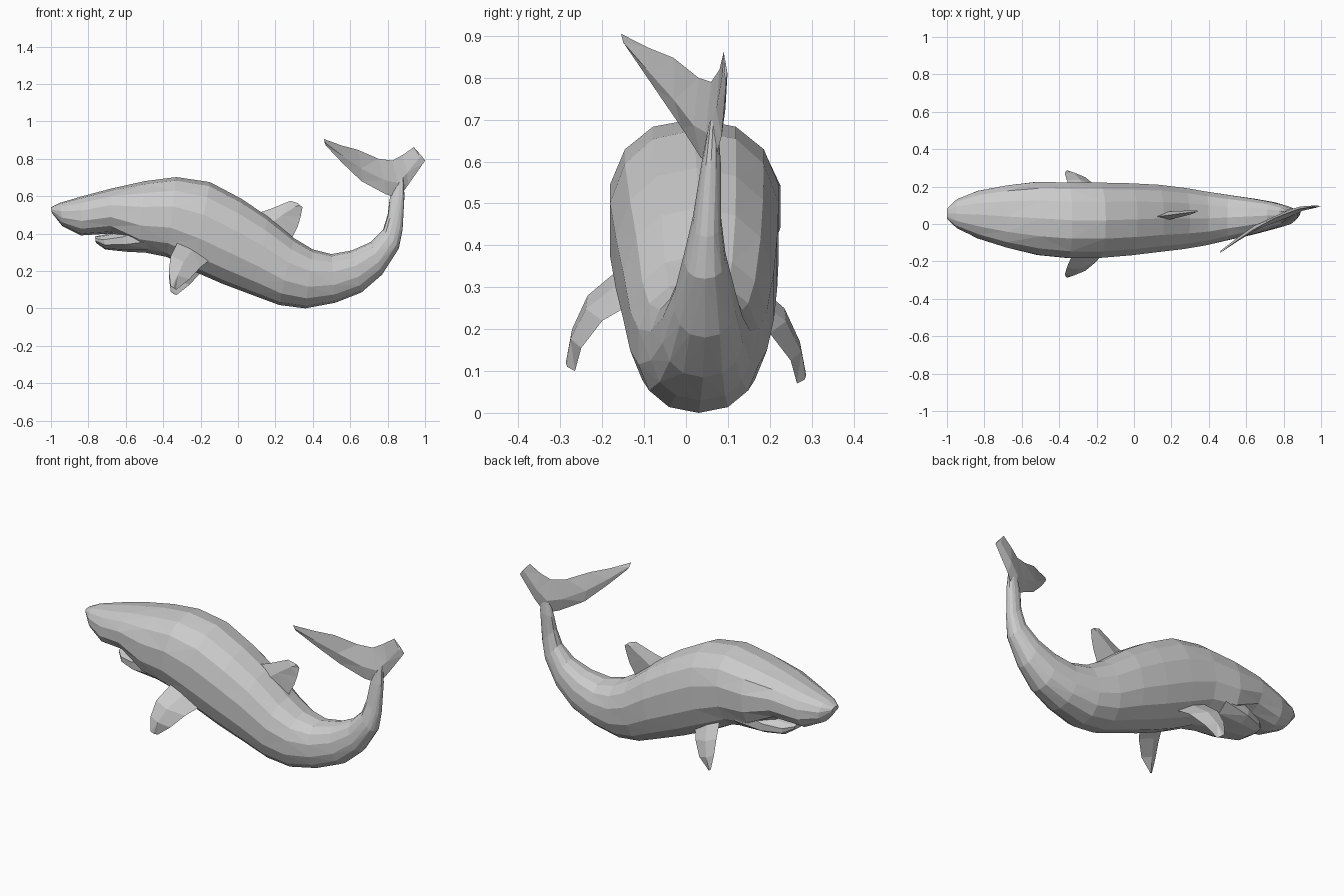
import bpy, bmesh, math
from mathutils import Vector


def loft(name, rings):
    """Skin closed rings of points into one flat-shaded, triangulated solid."""
    bm = bmesh.new()
    rows = [[bm.verts.new(p) for p in ring] for ring in rings]
    n = len(rows[0])
    for a, b in zip(rows, rows[1:]):
        for i in range(n):
            j = (i + 1) % n
            bm.faces.new((a[i], a[j], b[j], b[i]))
    bm.faces.new(rows[0][::-1])
    bm.faces.new(rows[-1])
    bmesh.ops.triangulate(bm, faces=bm.faces[:])
    bmesh.ops.recalc_face_normals(bm, faces=bm.faces[:])
    mesh = bpy.data.meshes.new(name)
    bm.to_mesh(mesh)
    bm.free()
    obj = bpy.data.objects.new(name, mesh)
    bpy.context.collection.objects.link(obj)
    return obj


def oval(tx, tz, bx, bz, y, w, sides=14, power=0.88):
    """Cross-section between a back point and a belly point, half-width w."""
    top, bot = Vector((tx, y, tz)), Vector((bx, y, bz))
    mid, half = (top + bot) / 2, (top - bot) / 2
    pts = []
    for i in range(sides):
        a = 2 * math.pi * i / sides
        c, s = math.cos(a), math.sin(a)
        side = math.copysign(abs(s) ** power, s) * w
        pts.append(mid + half * math.copysign(abs(c) ** power, c) + Vector((0, side, 0)))
    return pts


def blade(name, edges, normal, thick):
    """Fin with diamond sections from (leading edge, trailing edge, thickness scale)."""
    nrm = Vector(normal).normalized()
    rings = []
    for lead, trail, k in edges:
        a, b = Vector(lead), Vector(trail)
        m = a.lerp(b, 0.4)
        rings.append([a, m + nrm * thick * k, b, m - nrm * thick * k])
    return loft(name, rings)


# Body: back x, z, belly x, z, centre y, half-width
body = [
    (-1.0, .54, -.995, .51, .055, .03),
    (-.95, .565, -.94, .44, .055, .08),
    (-.83, .60, -.84, .39, .05, .13),
    (-.68, .64, -.68, .40, .04, .17),
    (-.50, .68, -.53, .305, .03, .20),
    (-.33, .702, -.38, .275, .02, .206),
    (-.15, .675, -.24, .20, .02, .206),
    (.02, .585, -.08, .13, .025, .197),
    (.16, .49, .08, .07, .03, .184),
    (.30, .375, .22, .018, .03, .167),
    (.40, .315, .36, .0, .03, .147),
    (.50, .29, .52, .03, .035, .122),
    (.61, .31, .66, .085, .04, .098),
    (.71, .355, .77, .18, .045, .074),
    (.775, .42, .86, .32, .045, .05),
    (.80, .50, .88, .42, .05, .034),
    (.81, .58, .89, .60, .06, .024),
    (.83, .66, .885, .70, .065, .012),
]
loft("body", [oval(*r) for r in body])

# Lower jaw, set back under the snout with an open mouth gap
jaw = [
    (-.765, .385, -.76, .35, .045, .05),
    (-.72, .392, -.71, .315, .045, .10),
    (-.62, .42, -.60, .303, .04, .145),
    (-.45, .50, -.45, .295, .03, .17),
]
loft("lower_jaw", [oval(*r, sides=10) for r in jaw])

# Pectoral fins, the far one hanging slightly lower
fin = [
    ((-.32, -.14, .36), (-.15, -.13, .26), 1.3),
    ((-.36, -.235, .28), (-.20, -.20, .22), 1.0),
    ((-.37, -.272, .20), (-.26, -.25, .155), .7),
    ((-.36, -.287, .12), (-.33, -.265, .10), .3),
]
for name, s, drop in (("pectoral_fin_near", 1, 0), ("pectoral_fin_far", -1, .03)):
    edges = [((a[0], a[1] * s, a[2] - drop), (b[0], b[1] * s, b[2] - drop), k)
             for a, b, k in fin]
    blade(name, edges, (.25, -.85 * s, -.35), .02)

# Dorsal fin
blade("dorsal_fin", [
    ((.08, .035, .50), (.28, .05, .36), 1.3),
    ((.17, .045, .53), (.32, .06, .44), 1.0),
    ((.28, .06, .575), (.335, .065, .49), .6),
    ((.32, .065, .562), (.345, .07, .54), .3),
], (0, 1, 0), .018)

# Tail flukes, long lobe swept forward and short lobe behind
blade("tail_flukes", [
    ((.47, -.14, .87), (.46, -.155, .905), .3),
    ((.56, -.075, .775), (.55, -.09, .872), .6),
    ((.66, -.01, .68), (.64, -.03, .848), .9),
    ((.79, .035, .61), (.75, .03, .80), 1.2),
    ((.86, .065, .59), (.825, .06, .79), 1.3),
    ((.91, .085, .66), (.88, .08, .82), .9),
    ((.99, .095, .775), (.94, .09, .862), .5),
    ((1.0, .096, .79), (.955, .093, .845), .3),
], (.5, -.86, 0), .014)
